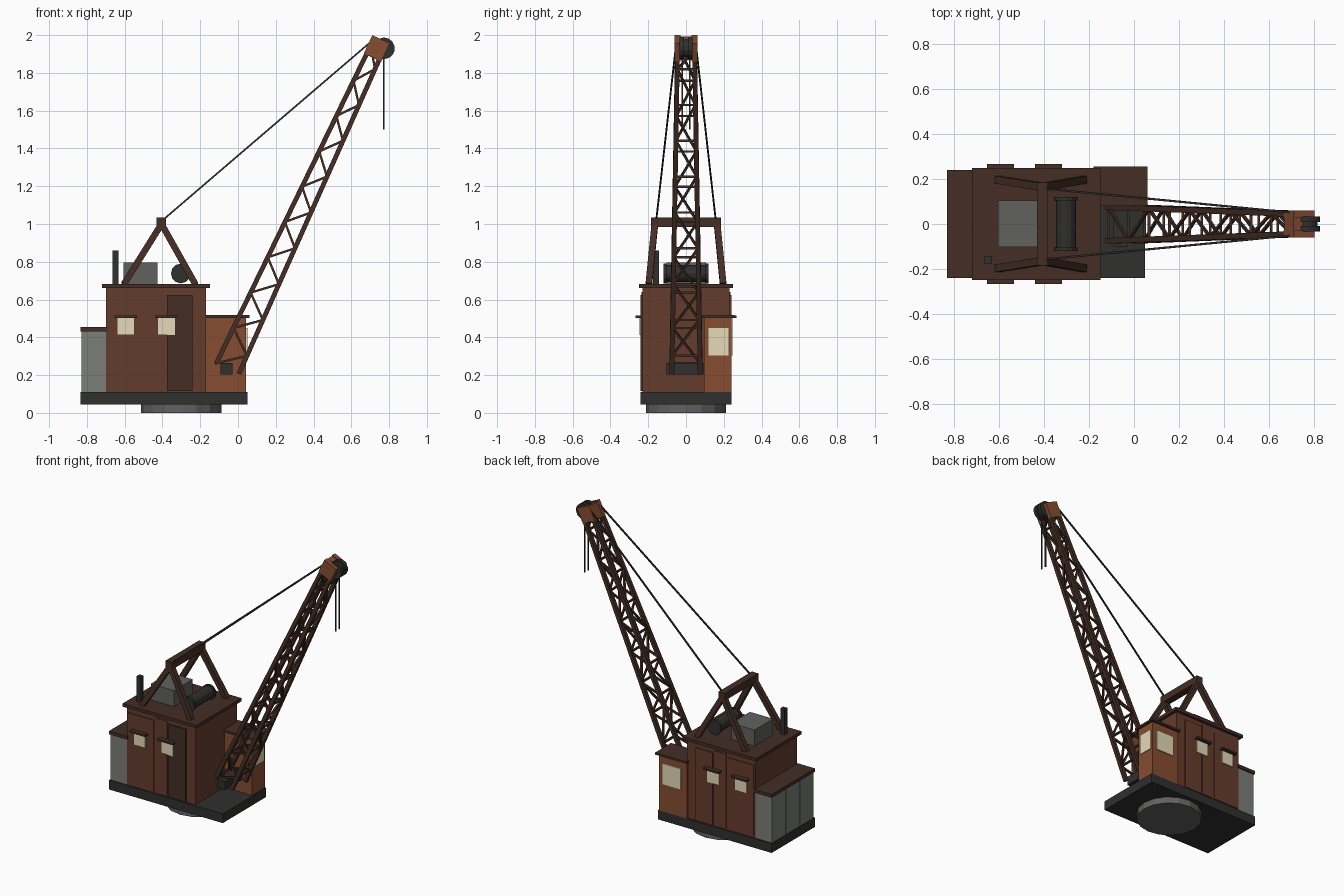
import bpy, math
from mathutils import Vector

if "Cube" in bpy.data.objects:
    bpy.data.objects.remove(bpy.data.objects["Cube"])


def mat(name, r, g, b):
    m = bpy.data.materials.new(name)
    m.diffuse_color = (r, g, b, 1)
    m.use_nodes = True
    m.node_tree.nodes["Principled BSDF"].inputs["Base Color"].default_value = m.diffuse_color
    return m


BODY = mat("body_brown", .13, .045, .027)
CAB = mat("cab_rust", .24, .075, .032)
TRIM = mat("trim_brown", .058, .027, .018)
DARK = mat("dark_steel", .03, .029, .028)
GREY = mat("weight_grey", .2, .21, .19)
MID = mat("housing_grey", .12, .12, .115)
GLASS = mat("window_cream", .78, .7, .48)


def finish(ob, name, m):
    ob.name = name
    ob.data.materials.append(m)
    return ob


def box(name, m, x, y, z, tilt=0):
    """Box from (min, max) ranges, optionally tilted about y."""
    c = [(a + b) / 2 for a, b in (x, y, z)]
    bpy.ops.mesh.primitive_cube_add(size=1, location=c, rotation=(0, tilt, 0))
    ob = bpy.context.object
    ob.scale = [b - a for a, b in (x, y, z)]
    return finish(ob, name, m)


def cyl(name, m, loc, r, depth, sides, along_y=False):
    bpy.ops.mesh.primitive_cylinder_add(vertices=sides, radius=r, depth=depth, location=loc,
                                        rotation=(math.pi / 2 if along_y else 0, 0, 0))
    return finish(bpy.context.object, name, m)


def bars(name, m, segments, t):
    """Square-section bars along a list of (start, end) segments, in one mesh."""
    verts, faces = [], []
    for a, b in segments:
        a, b = Vector(a), Vector(b)
        d = (b - a).normalized()
        ref = Vector((0, 1, 0)) if abs(d.y) < .9 else Vector((0, 0, 1))
        u = d.cross(ref).normalized() * t / 2
        v = d.cross(u).normalized() * t / 2
        n = len(verts)
        for p in (a, b):
            verts += [p - u - v, p + u - v, p + u + v, p - u + v]
        faces += [(n + 3, n + 2, n + 1, n), (n + 4, n + 5, n + 6, n + 7)]
        faces += [(n + i, n + (i + 1) % 4, n + 4 + (i + 1) % 4, n + 4 + i) for i in range(4)]
    me = bpy.data.meshes.new(name)
    me.from_pydata(verts, [], faces)
    ob = bpy.data.objects.new(name, me)
    bpy.context.collection.objects.link(ob)
    return finish(ob, name, m)


# Turntable and deck
cyl("turntable", MID, (-.3, 0, .025), .213, .05, 16)
box("deck", DARK, (-.833, .05), (-.24, .24), (.045, .11))

# Machinery house with roof
box("house", BODY, (-.70, -.17), (-.23, .23), (.11, .66))
box("house_roof", TRIM, (-.72, -.148), (-.25, .25), (.66, .682))

# Side doors, windows and awnings on both flanks
for s, side in ((-1, "front"), (1, "back")):
    def flank(name, m, x, y0, y1, z):
        box(f"{side}_{name}", m, x, sorted((s * y0, s * y1)), z)
    flank("panel_rear", BODY, (-.69, -.49), .225, .236, (.12, .62))
    flank("panel_middle", BODY, (-.475, -.385), .225, .236, (.12, .64))
    flank("sliding_door", TRIM if s < 0 else BODY, (-.375, -.24), .225, .24, (.115, .625))
    for i, x in enumerate((-.595, -.38)):
        flank(f"window_{i}", GLASS, (x - .046, x + .046), .225, .245, (.412, .505))
        flank(f"awning_{i}", TRIM, (x - .06, x + .06), .225, .268, (.503, .516))

# Rear counterweight: three slabs and a cap
for i in range(3):
    y = -.23 + i * .1545
    box(f"counterweight_{i}", GREY, (-.828, -.70), (y, y + .151), (.11, .432))
box("counterweight_core", DARK, (-.82, -.70), (-.225, .225), (.11, .432))
box("counterweight_cap", TRIM, (-.833, -.69), (-.24, .24), (.432, .455))

# Operator cab
box("cab", CAB, (-.175, .043), (.095, .24), (.11, .503))
box("cab_roof", TRIM, (-.18, .06), (.08, .257), (.503, .517))
box("cab_front_window", GLASS, (.03, .049), (.12, .225), (.305, .45))
box("cab_side_window", GLASS, (-.13, .01), (.225, .247), (.305, .45))

# Roof equipment
box("engine_housing", MID, (-.605, -.425), (-.102, .105), (.68, .795))
box("exhaust", DARK, (-.665, -.632), (-.175, -.142), (.68, .86))
cyl("winch_drum", DARK, (-.303, 0, .738), .044, .24, 12, True)
for s in (-1, 1):
    cyl("drum_flange", DARK, (-.303, s * .112, .738), .052, .016, 12, True)

# A-frame gantry
legs = [((fx, s * .197, .68), (-.405, s * .165, 1.0)) for s in (-1, 1) for fx in (-.605, -.225)]
bars("gantry_legs", TRIM, legs, .034)
box("gantry_crossbeam", TRIM, (-.432, -.382), (-.185, .185), (.985, 1.035))

# Boom: tapered lattice
FOOT = Vector((-.055, 0, .235))
HEAD = Vector((.735, 0, 1.93))
AX = (HEAD - FOOT).normalized()
UP = Vector((-AX.z, 0, AX.x))


def node(t, level, s):
    """Point on a chord: t 0-1 along, level +1 upper / -1 lower, s side."""
    h = .066 + (.036 - .066) * t
    w = .075 + (.045 - .075) * t
    return FOOT.lerp(HEAD, t) + UP * h * level + Vector((0, s * w, 0))


bars("boom_chords", TRIM, [(node(0, l, s), node(.98, l, s)) for l in (-1, 1) for s in (-1, 1)], .025)
N = 18
lattice = []
for i in range(N):
    a, b = i / N, (i + 1) / N
    l = 1 if i % 2 == 0 else -1
    for s in (-1, 1):
        lattice.append((node(a, l, s), node(b, -l, s)))
for i in range(N // 2):
    for l in (-1, 1):
        off = 0 if l > 0 else .5
        a, b = (i + off) * 2 / N, min((i + off + 1) * 2 / N, 1)
        s = l if i % 2 == 0 else -l
        lattice.append((node(a, l, s), node(b, l, -s)))
        lattice.append((node(a, l, -1), node(a, l, 1)))
bars("boom_lattice", TRIM, lattice, .012)
box("boom_foot_pin", DARK, (-.092, -.03), (-.103, .093), (.202, .264))

# Boom head with sheave and hoist ropes
tilt = math.atan2(AX.x, AX.z)
box("boom_head_core", CAB, (.685, .765), (-.03, .03), (1.88, 1.98), tilt)
for s in (-1, 1):
    box("boom_head_cheek", CAB, (.684, .786), sorted((s * .03, s * .06)), (1.877, 1.983), tilt)
for y in (-.022, .022):
    cyl("sheave_rim", DARK, (.773, y, 1.93), .057, .024, 14, True)
cyl("sheave_hub", DARK, (.773, 0, 1.93), .046, .06, 14, True)
bars("hoist_ropes", DARK, [((.772, y, 1.93), (.772, y, 1.5)) for y in (-.02, .02)], .008)

# Pendant lines from gantry to boom head
bars("pendant_lines", DARK,
     [((-.405, s * .158, 1.015), (.712, s * .05, 1.972)) for s in (-1, 1)], .009)
